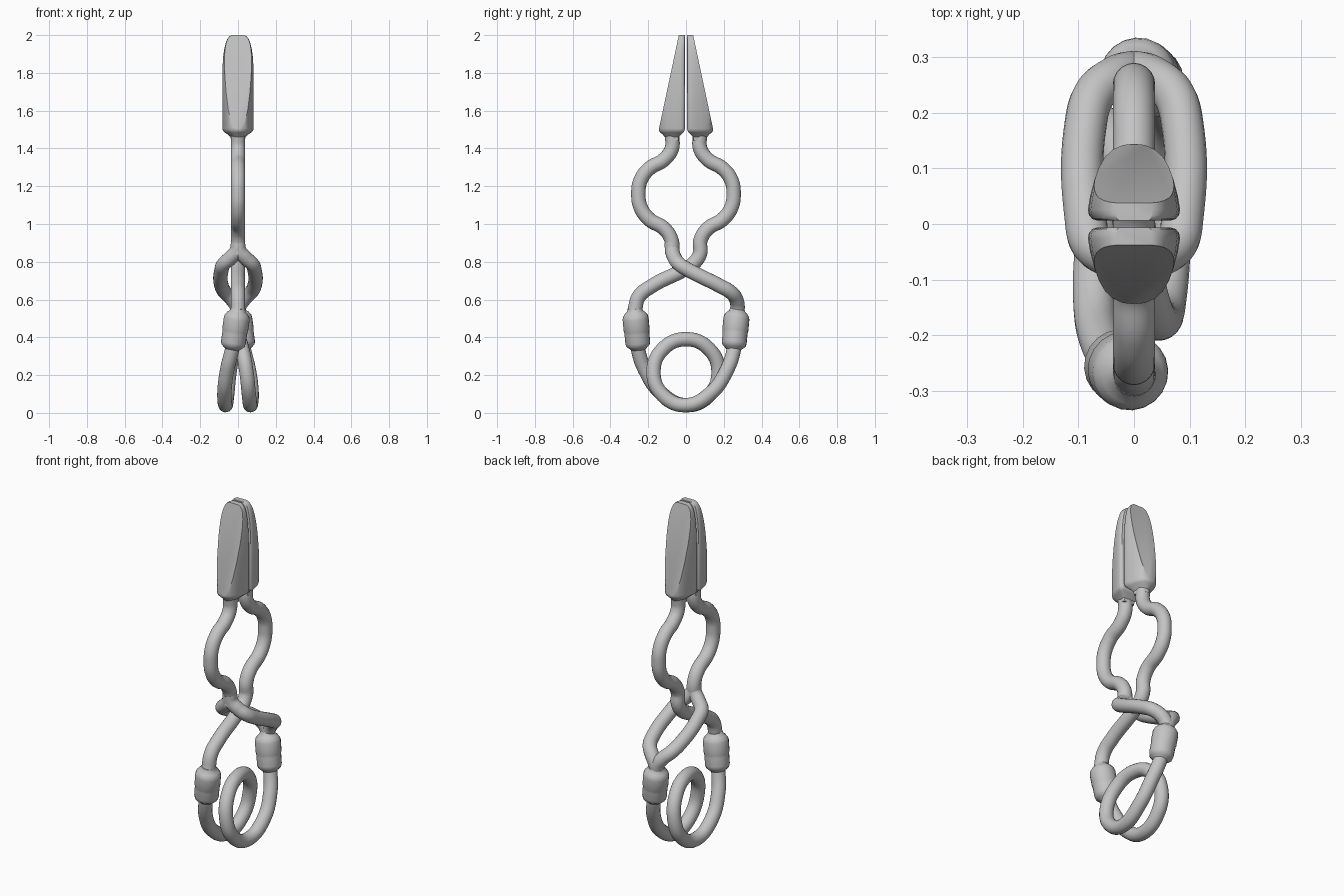
import bpy, bmesh, math
from mathutils import Vector

cube = bpy.data.objects.get("Cube")
if cube:
    bpy.data.objects.remove(cube, do_unlink=True)

R = 0.038  # rod radius

grey = bpy.data.materials.new("plain_grey")
grey.use_nodes = True
grey.diffuse_color = (0.55, 0.55, 0.55, 1)
grey.node_tree.nodes["Principled BSDF"].inputs["Base Color"].default_value = (0.55, 0.55, 0.55, 1)


def add_object(name, data):
    ob = bpy.data.objects.new(name, data)
    bpy.context.scene.collection.objects.link(ob)
    return ob


def shade(ob, degrees):
    bpy.ops.object.select_all(action="DESELECT")
    ob.select_set(True)
    bpy.context.view_layer.objects.active = ob
    bpy.ops.object.shade_smooth_by_angle(angle=math.radians(degrees))


def turn(points, s):
    """Half turn about the z axis when s is -1."""
    return [Vector((x * s, y * s, z)) for x, y, z in points]


def rod(name, points, radii=None):
    """Round rod along smooth points, or a straight-segment one with varying radii."""
    cu = bpy.data.curves.new(name + "_path", "CURVE")
    cu.dimensions = "3D"
    cu.bevel_depth = 1 if radii else R
    cu.bevel_resolution = 8
    cu.resolution_u = 10
    cu.use_fill_caps = True
    sp = cu.splines.new("POLY" if radii else "BEZIER")
    if radii:
        sp.points.add(len(points) - 1)
        for p, co, r in zip(sp.points, points, radii):
            p.co = (*co, 1)
            p.radius = r
    else:
        sp.bezier_points.add(len(points) - 1)
        for p, co in zip(sp.bezier_points, points):
            p.co = co
            p.handle_left_type = p.handle_right_type = "AUTO"
    path = add_object(name + "_path", cu)
    dg = bpy.context.evaluated_depsgraph_get()
    mesh = bpy.data.meshes.new_from_object(path.evaluated_get(dg))
    bpy.data.objects.remove(path, do_unlink=True)
    mesh.materials.clear()
    mesh.materials.append(grey)
    ob = add_object(name, mesh)
    shade(ob, 50)
    return ob


# Jaw: rounded section lofted upward, then cut by a sloping plane
HALF = [(0, .006), (.065, .006), (.075, .009), (.081, .016), (.083, .026), (.079, .05),
        (.071, .08), (.063, .102), (.052, .121), (.038, .134), (.02, .142)]
SECTION = HALF + [(0, .145)] + [(-x, y) for x, y in reversed(HALF[1:])]
MID = 0.073


def jaw(name, s):
    bm = bmesh.new()
    rings = []
    # height, width scale, depth scale
    for z, sx, sy in [(1.44, .45, .52), (1.46, .47, .54), (1.472, .62, .68), (1.485, .85, .88),
                      (1.493, .95, .97), (1.505, 1, 1), (1.78, 1, 1), (1.84, .98, 1),
                      (1.89, .94, 1), (1.93, .87, 1), (1.96, .78, 1), (1.98, .68, 1),
                      (1.993, .55, 1), (2, .4, 1)]:
        pts = turn([(x * sx, MID + (y - MID) * sy, z) for x, y in SECTION], s)
        rings.append([bm.verts.new(p) for p in pts])
    n = len(SECTION)
    for a, b in zip(rings, rings[1:]):
        for i in range(n):
            j = (i + 1) % n
            bm.faces.new((a[i], a[j], b[j], b[i]))
    bm.faces.new(rings[0][::-1])
    bm.faces.new(rings[-1])
    cut = bmesh.ops.bisect_plane(bm, geom=bm.verts[:] + bm.edges[:] + bm.faces[:],
                                 plane_co=(0, .144 * s, 1.5), plane_no=(0, .5 * s, .106),
                                 clear_outer=True)
    edges = [e for e in cut["geom_cut"] if isinstance(e, bmesh.types.BMEdge)]
    bmesh.ops.holes_fill(bm, edges=edges, sides=0)
    bmesh.ops.recalc_face_normals(bm, faces=bm.faces[:])
    mesh = bpy.data.meshes.new(name)
    bm.to_mesh(mesh)
    bm.free()
    mesh.materials.append(grey)
    shade(add_object(name, mesh), 32)


# Bulged arm below each jaw; the back one runs on through the crossing
UPPER = [(0, .075, 1.48), (0, .075, 1.40), (0, .115, 1.342), (0, .195, 1.293),
         (0, .241, 1.23), (0, .252, 1.16), (0, .241, 1.09), (0, .195, 1.025),
         (0, .115, .975), (0, .077, .915), (0, .073, .84)]
CROSSING = [(0, .035, .787), (0, -.02, .753), (0, -.18, .672), (0, -.25, .615), (0, -.272, .54)]

# Sleeve: position along its axis and radius there
SLEEVE = [(-.04, R), (.03, .042), (.08, .055), (.15, .066), (.22, .069), (.5, .069),
          (.53, .067), (.6, .066), (.82, .066), (.9, .062), (.95, .05), (1, R)]
TOP, BOTTOM = Vector((0, .271, .545)), Vector((.03, .252, .335))

for side, s in (("back", 1), ("front", -1)):
    jaw(side + "_jaw", s)
    rod(side + "_arm", turn(UPPER + (CROSSING if s == 1 else []), s))
    rod(side + "_sleeve", turn([TOP.lerp(BOTTOM, t) for t, r in SLEEVE], s),
        [r for t, r in SLEEVE])

# Front arm splits into two strands that pass either side of the back arm
STRAND = [(0, -.076, .9), (.006, -.073, .86), (.04, -.06, .82), (.076, -.035, .787),
          (.087, .01, .758), (.087, .18, .672), (.07, .235, .64), (.035, .264, .605),
          (.008, .273, .565), (0, .271, .53)]
for side, s in (("left", 1), ("right", -1)):
    rod(side + "_split_strand", [Vector((x * s, y, z)) for x, y, z in STRAND])

# Spring coil joining the sleeves, symmetric under a half turn
COIL = [(.024, .257, .37), (.035, .25, .32), (.057, .218, .23), (.072, .135, .108),
        (.066, 0, .041), (.058, -.122, .093), (.045, -.172, .215), (.022, -.122, .338)]
rod("spring_coil", turn(COIL, 1) + [Vector((0, 0, .39))] + turn(COIL, -1)[::-1])
